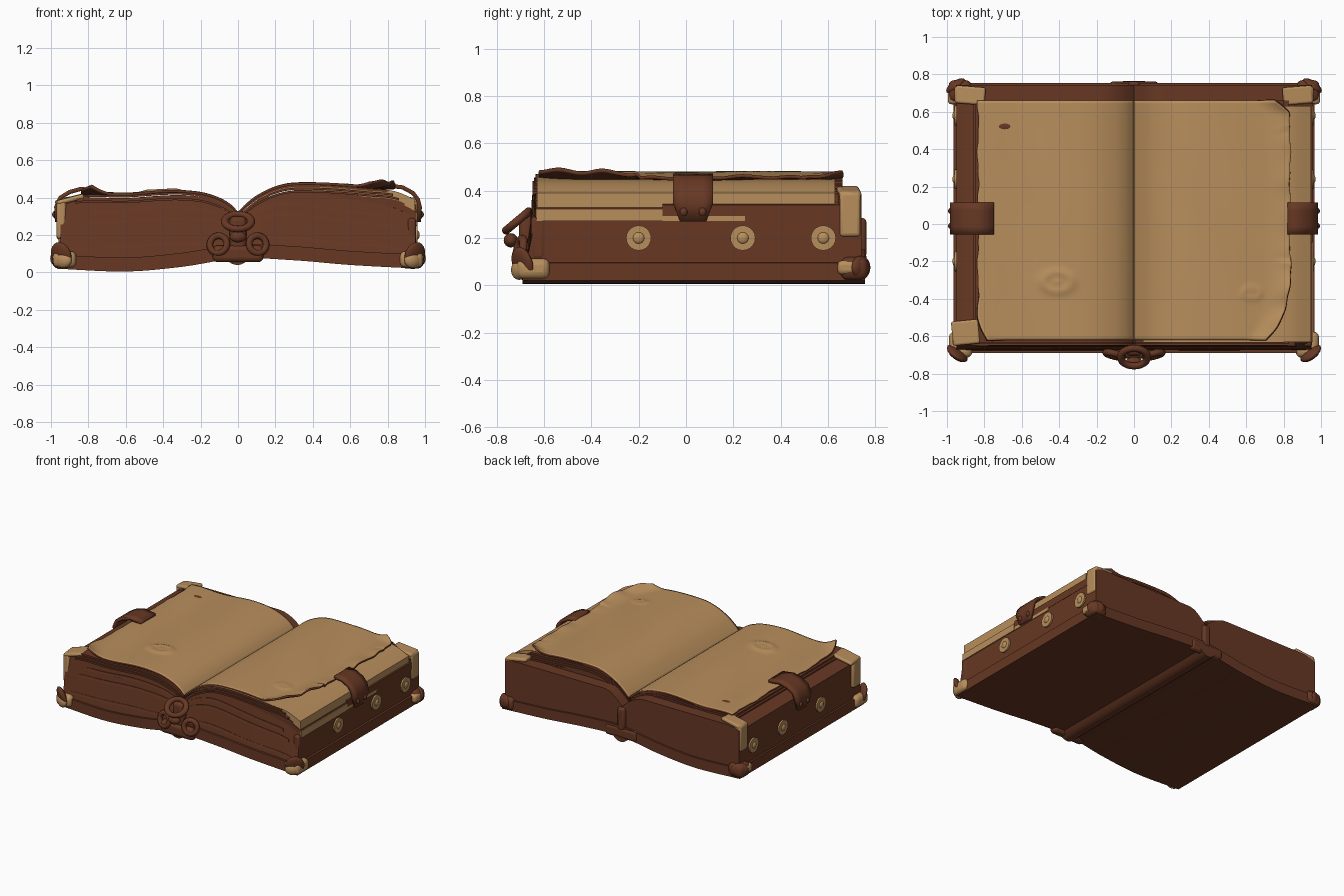
import bpy, bmesh, math

if "Cube" in bpy.data.objects:
    bpy.data.objects.remove(bpy.data.objects["Cube"])


def material(name, rgb):
    m = bpy.data.materials.new(name)
    m.use_nodes = True
    m.diffuse_color = (*rgb, 1)
    b = m.node_tree.nodes["Principled BSDF"]
    b.inputs["Base Color"].default_value = (*rgb, 1)
    b.inputs["Roughness"].default_value = 0.8
    return m


LEATHER = material("brown leather", (0.135, 0.039, 0.017))
PAPER = material("aged paper", (0.48, 0.272, 0.108))


def curve(points):
    """Smooth height function through a few (x, z) points."""
    def f(x):
        x = min(max(x, points[0][0]), points[-1][0])
        i = max(k for k in range(len(points) - 1) if points[k][0] <= x)

        def slope(k):
            a, b = points[max(k - 1, 0)], points[min(k + 1, len(points) - 1)]
            return (b[1] - a[1]) / (b[0] - a[0])
        (x0, z0), (x1, z1) = points[i], points[i + 1]
        h = x1 - x0
        t = (x - x0) / h
        return (z0 + (z1 - z0) * t * t * (3 - 2 * t)
                + h * t * (1 - t) * ((1 - t) * slope(i) - t * slope(i + 1)))
    return f


left_top = curve([(-.97, .39), (-.84, .425), (-.6, .425), (-.35, .44), (-.2, .43), (-.1, .4), (-.04, .365), (0, .325)])
right_top = curve([(0, .325), (.04, .365), (.1, .412), (.2, .46), (.3, .48), (.5, .477), (.7, .46), (.84, .445), (.97, .39)])
bottom = curve([(-.97, .02), (-.6, .005), (-.3, .03), (0, .075), (.3, .065), (.6, .04), (.97, .02)])


def page_top(x):
    return left_top(x) if x < 0 else right_top(x)


def wall_top(x):
    return page_top(x) - (.02 + .02 * abs(x) if x < 0 else .025 + .09 * x)


def finish(bm, name, mats, angle=40):
    bmesh.ops.recalc_face_normals(bm, faces=bm.faces)
    me = bpy.data.meshes.new(name)
    bm.to_mesh(me)
    bm.free()
    ob = bpy.data.objects.new(name, me)
    bpy.context.collection.objects.link(ob)
    for m in mats:
        me.materials.append(m)
    smooth(ob, angle)
    return ob


def smooth(ob, angle=40):
    bpy.ops.object.select_all(action='DESELECT')
    ob.select_set(True)
    bpy.context.view_layer.objects.active = ob
    bpy.ops.object.shade_smooth_by_angle(angle=math.radians(angle))


def slab(name, x0, x1, y0, y1, low, high, mat, n=40, lean=0.0):
    """Solid between two height functions along y; lean widens its foot to the front."""
    bm = bmesh.new()
    xs = [x0 + (x1 - x0) * i / n for i in range(n + 1)]
    rings = []
    for y, foot in ((y0, y0 - lean), (y1, y1)):
        top = [bm.verts.new((x, y, high(x))) for x in xs]
        bot = [bm.verts.new((x, foot, low(x))) for x in xs]
        for i in range(n):
            bm.faces.new((top[i], top[i + 1], bot[i + 1], bot[i]))
        rings.append(top + bot[::-1])
    a, b = rings
    for i in range(len(a)):
        j = (i + 1) % len(a)
        bm.faces.new((a[i], a[j], b[j], b[i]))
    finish(bm, name, [mat])


def box(name, loc, size, mat, bevel=.015, rot=(0, 0, 0)):
    bpy.ops.mesh.primitive_cube_add(size=1, location=loc, rotation=rot)
    ob = bpy.context.object
    ob.name = name
    ob.scale = size
    bpy.ops.object.transform_apply(location=False, rotation=False, scale=True)
    ob.data.materials.append(mat)
    mod = ob.modifiers.new("soft edges", 'BEVEL')
    mod.width, mod.segments = bevel, 3
    smooth(ob, 45)


def ball(name, loc, size, mat, rot=(0, 0, 0)):
    bpy.ops.mesh.primitive_uv_sphere_add(segments=20, ring_count=12, radius=1, location=loc, rotation=rot)
    ob = bpy.context.object
    ob.name, ob.scale = name, size
    ob.data.materials.append(mat)
    smooth(ob)


def ring(name, loc, major, minor, rot, stretch=1):
    bpy.ops.mesh.primitive_torus_add(location=loc, rotation=rot, major_radius=major,
                                     minor_radius=minor, major_segments=28, minor_segments=10)
    ob = bpy.context.object
    ob.name, ob.scale = name, (stretch, 1, 1)
    ob.data.materials.append(LEATHER)
    smooth(ob, 60)


# Leather cover, body walls and spine
slab("cover_board", -.965, .965, -.69, .755, bottom, lambda x: bottom(x) + .075, LEATHER)
slab("book_body", -.95, .95, -.635, .655, lambda x: bottom(x) + .04, wall_top, LEATHER, 40, .045)
slab("back_wall", -.952, .952, .645, .742, lambda x: bottom(x) + .04,
     lambda x: min(page_top(x) - .035, .385), LEATHER)
slab("spine_strip", -.06, .06, -.7, .765, lambda x: bottom(x) - .035 + 9 * x * x, bottom, LEATHER, 12)

# Shallow folds across the front face
for k, t in enumerate((.35, .7, .85)):
    def fold(x):
        return bottom(x) + t * (wall_top(x) - bottom(x)) + .006 * math.sin(9 * x)
    y = -.68 + .045 * t
    slab("front_fold", -.9 + .06 * k, .92 - .05 * k, y - .006, y + .03,
         lambda x: fold(x) - .018, fold, LEATHER, 40, .004)

# Stacked page layers on each half
for k in range(4):
    d = .012 + .015 * k
    for name, x0, x1 in (("left_page_layer", -.85 - .01 * k, -.005), ("right_page_layer", .005, .8 + .03 * k)):
        slab(name, x0, x1, -.635 - .007 * (k % 3), .66,
             lambda x: page_top(x) - d - .012, lambda x: page_top(x) - d, LEATHER)
slab("lower_right_page", .05, .947, -.63, .63, lambda x: page_top(x) - .02 - .055 * x,
     lambda x: page_top(x) - .011, PAPER)
for y0, drop in ((-.635, .015), (-.1, 0)):
    slab("lower_right_leather", .3, .955 - drop / 5, y0, .65, lambda x: page_top(x) - .03 - .085 * x,
         lambda x: page_top(x) - .005 - .055 * x - drop, LEATHER)
for y1, thick in ((-.1, .05), (.25, .022)):
    slab("bottom_right_page", .5, .953 + thick / 10, -.632, y1, lambda x: bottom(x) + .25,
         lambda x: bottom(x) + .25 + thick, PAPER, 12)


def open_page(name, side):
    """Top sheet with a ragged outer edge, ripples and a small curl."""
    n, m = 70, 80
    bm = bmesh.new()
    grid = []
    for j in range(m + 1):
        v = j / m
        row = []
        for i in range(n + 1):
            u = i / n
            y = -.62 + 1.28 * v + .004 * math.sin(u * 23) * (1 - abs(2 * v - 1) ** .3)
            edge = .835 + .004 * math.sin(y * 21) + .002 * math.sin(y * 53)
            if side > 0:
                edge -= .13 * max(0, (-.28 - y) / .34) ** 2.2
                edge -= .09 * max(0, (y - .59) / .07)
            else:
                edge -= .05 * max(0, (-.5 - y) / .12)
            x = side * edge * u
            z = page_top(x) + .003 * math.sin(x * 14 + y * 9) * u
            far = max(0, (u - .84) / .16)
            if side > 0:
                z += far ** 2 * (.032 + .007 * math.sin(y * 32)) * (.5 + .6 * (y < -.2) + .3 * (y > .5))
            else:
                z += far ** 2 * .04 * abs(2 * v - 1) ** 4 * (v < .5)
            cx, cy, size = (.63, -.37, .6) if side > 0 else (-.41, -.31, 1)
            r = math.hypot((x - cx) / 1.5, y - cy) / size
            z += size * .01 * (math.exp(-((r - .05) / .02) ** 2) + math.exp(-(r / .02) ** 2))
            row.append(bm.verts.new((x, y, z)))
        grid.append(row)
    for j in range(m):
        for i in range(n):
            bm.faces.new((grid[j][i], grid[j][i + 1], grid[j + 1][i + 1], grid[j + 1][i]))
    ob = finish(bm, name, [PAPER, LEATHER], 60)
    if ob.data.polygons[0].normal.z < 0:
        ob.data.flip_normals()
    mod = ob.modifiers.new("paper thickness", 'SOLIDIFY')
    mod.thickness, mod.offset = .014, -1
    mod.material_offset = mod.material_offset_rim = 1


open_page("left_open_page", -1)
open_page("right_open_page", 1)
ball("page_stain", (-.695, .522, page_top(-.695)), (.036, .018, .0045), LEATHER)


def strap(name, path):
    """Closing strap following an x-z path, narrowing to its tip."""
    bm = bmesh.new()
    rows = []
    for k, (x, z) in enumerate(path):
        half = .085 if k < len(path) - 1 else .055
        rows.append([bm.verts.new((x, .03 + half * t, z)) for t in (-1, -.5, .5, 1)])
    for a, b in zip(rows, rows[1:]):
        for i in range(3):
            bm.faces.new((a[i], a[i + 1], b[i + 1], b[i]))
    ob = finish(bm, name, [LEATHER], 60)
    mod = ob.modifiers.new("strap thickness", 'SOLIDIFY')
    mod.thickness, mod.offset = .022, 0


strap("left_strap", [(-.75, .435), (-.84, .447), (-.9, .43), (-.95, .4), (-.972, .35), (-.968, .27)])
strap("right_strap", [(.82, .462), (.88, .455), (.935, .425), (.962, .39), (.972, .35), (.968, .27)])

# Side fittings and corner guards
for s in (-1, 1):
    for y in (-.01, .07):
        ball("strap_rivet", (s * .98, y, .31), (.014, .016, .018), LEATHER)
    for y in (-.2, .24, .58):
        bpy.ops.mesh.primitive_cylinder_add(vertices=20, radius=.053, depth=.028,
                                            location=(s * .947, y, .2), rotation=(0, math.pi / 2, 0))
        disc = bpy.context.object
        disc.name = "stud_plate"
        disc.data.materials.append(PAPER)
        smooth(disc)
        ball("stud_dome", (s * .957, y, .2), (.014, .025, .025), PAPER)
    box("front_corner_guard", (s * .927, -.645, .07), (.125, .14, .088), PAPER, .03)
    ball("front_corner_tip", (s * .945, -.69, .09), (.065, .026, .075), LEATHER, (.3, 0, s * .65))
    ball("front_corner_patch", (s * .935, -.705, .065), (.05, .028, .042), PAPER, (0, 0, s * .5))
    box("back_corner_guard", (s * .93, .71, .07), (.125, .12, .1), LEATHER, .035)
    ball("back_corner_tip", (s * .952, .738, .075), (.06, .028, .05), LEATHER, (0, 0, -s * .6))
    box("back_corner_patch", (s * .96, .68, .075), (.07, .08, .06), PAPER, .02)
    box("back_corner_post", (s * .932, .693, .3), (.055, .09, .19), PAPER)
    box("back_corner_top", (s * .875, .688, .395), (.16, .095, .028), PAPER, .012, (0, s * .15, s * .08))
box("left_front_post", (-.945, -.605, .28), (.05, .09, .2), PAPER)
box("left_front_top", (-.9, -.58, .39), (.15, .13, .026), PAPER, .012, (0, -.25, .1))
box("right_front_post", (.93, -.625, .2), (.045, .06, .18), LEATHER)

# Front clasp with linked rings
box("front_clasp_block", (0, -.685, .1), (.27, .07, .09), LEATHER, .025)
box("front_clasp_stem", (0, -.675, .2), (.09, .06, .2), LEATHER, .025)
ring("front_clasp_ring", (0, -.712, .272), .062, .018, (math.radians(40), 0, 0), 1.15)
for s in (-1, 1):
    ring("front_side_ring", (s * .105, -.7, .15), .047, .018, (math.radians(80), 0, s * .25))
ball("front_clasp_tip", (0, -.74, .19), (.045, .03, .03), LEATHER)

# Back spine fitting
box("back_clasp_block", (0, .74, .1), (.26, .045, .08), LEATHER, .02)
box("back_clasp_ridge", (0, .742, .2), (.06, .04, .17), LEATHER, .018)
